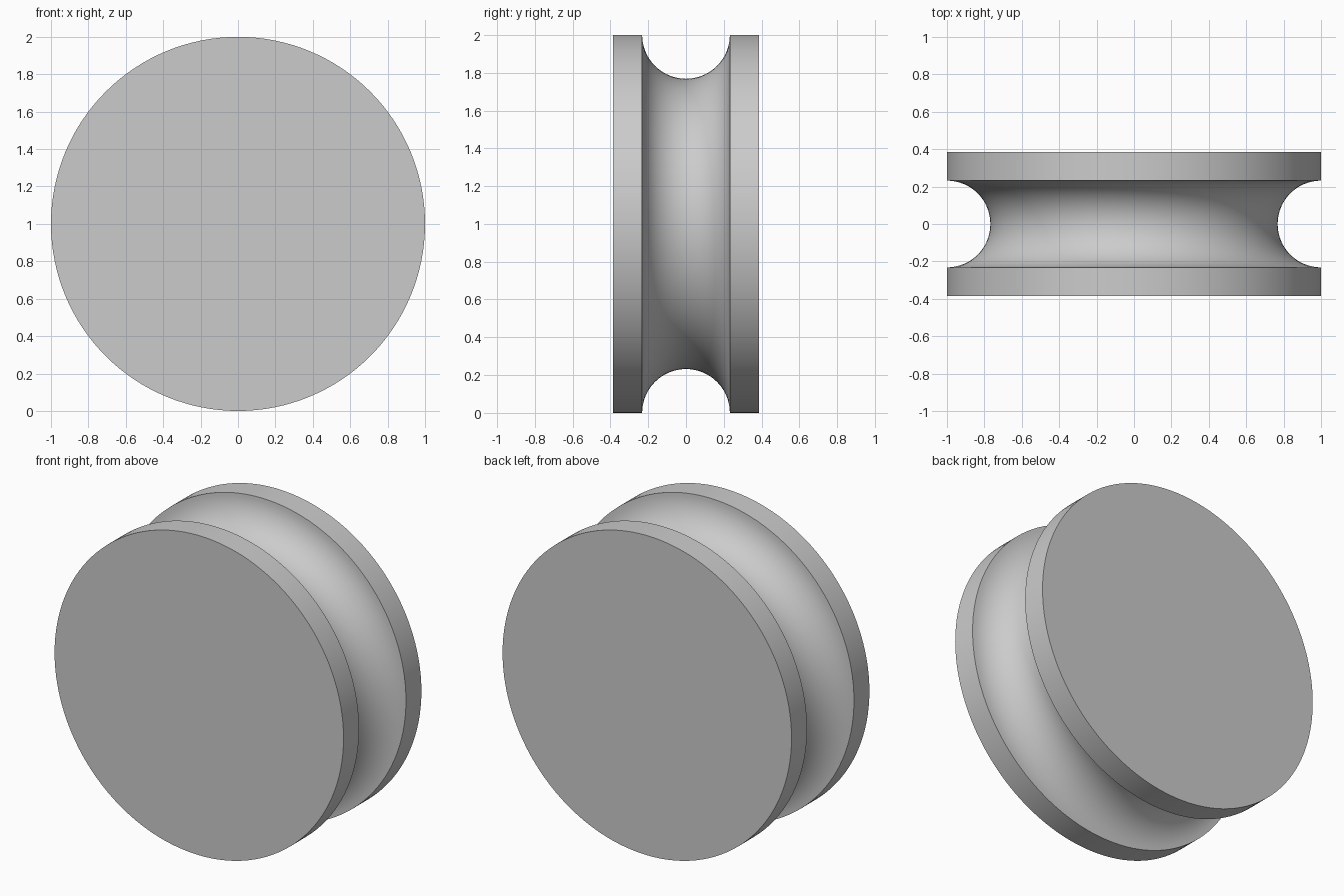
import bpy, bmesh, math
from mathutils import Vector

cube = bpy.data.objects.get("Cube")
if cube:
    bpy.data.objects.remove(cube, do_unlink=True)

RADIUS, HALF_WIDTH, GROOVE = 1.0, 0.385, 0.232
SEGMENTS, ARC_STEPS = 128, 32

# Plain grey material
grey = bpy.data.materials.new("light_grey")
grey.use_nodes = True
colour = (0.6, 0.6, 0.6, 1)
grey.diffuse_color = colour
grey.node_tree.nodes["Principled BSDF"].inputs["Base Color"].default_value = colour

# Half section: two flat rims with a semicircular groove between them
profile = [(RADIUS, -HALF_WIDTH)]
for i in range(ARC_STEPS + 1):
    a = math.pi * i / ARC_STEPS
    profile.append((RADIUS - GROOVE * math.sin(a), -GROOVE * math.cos(a)))
profile.append((RADIUS, HALF_WIDTH))

# Rings of the section swept about the y axis
bm = bmesh.new()
rings = []
for r, y in profile:
    angles = [2 * math.pi * s / SEGMENTS for s in range(SEGMENTS)]
    rings.append([bm.verts.new(Vector((r * math.cos(a), y, RADIUS + r * math.sin(a))))
                  for a in angles])
for lower, upper in zip(rings, rings[1:]):
    for s in range(SEGMENTS):
        t = (s + 1) % SEGMENTS
        bm.faces.new((lower[s], lower[t], upper[t], upper[s]))

# Flat discs closing both sides
bm.faces.new(rings[0])
bm.faces.new(rings[-1])
bmesh.ops.recalc_face_normals(bm, faces=bm.faces)

mesh = bpy.data.meshes.new("grooved_wheel")
bm.to_mesh(mesh)
bm.free()
mesh.materials.append(grey)
wheel = bpy.data.objects.new("grooved_wheel", mesh)
bpy.context.collection.objects.link(wheel)

# Smooth round surfaces, sharp rim edges
bpy.context.view_layer.objects.active = wheel
wheel.select_set(True)
bpy.ops.object.shade_smooth_by_angle(angle=math.radians(30))
